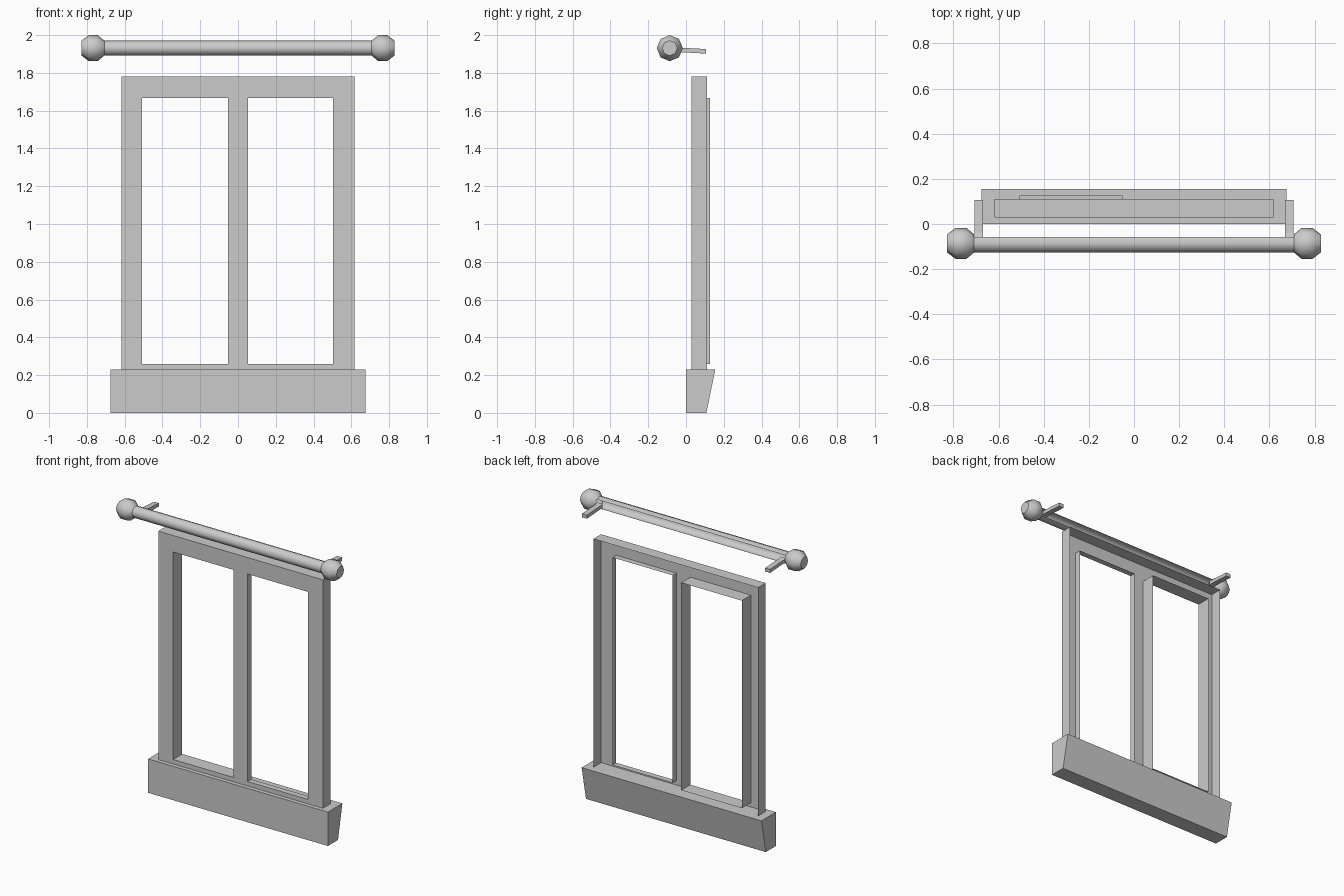
import bpy, bmesh, math

if "Cube" in bpy.data.objects:
    bpy.data.objects.remove(bpy.data.objects["Cube"])


def make_object(name, verts, faces):
    mesh = bpy.data.meshes.new(name)
    mesh.from_pydata(verts, [], faces)
    bm = bmesh.new()
    bm.from_mesh(mesh)
    bmesh.ops.remove_doubles(bm, verts=bm.verts, dist=1e-5)
    bmesh.ops.recalc_face_normals(bm, faces=bm.faces)
    bm.to_mesh(mesh)
    bm.free()
    obj = bpy.data.objects.new(name, mesh)
    bpy.context.collection.objects.link(obj)
    return obj


def prism(name, profile, x0, x1):
    """Solid made by extruding a (y, z) profile along x."""
    n = len(profile)
    verts = [(x, y, z) for x in (x0, x1) for y, z in profile]
    faces = [tuple(range(n)), tuple(range(n, 2 * n))]
    faces += [(i, (i + 1) % n, n + (i + 1) % n, n + i) for i in range(n)]
    return make_object(name, verts, faces)


def lining(name, x0, x1, z0, z1, y0, y1, sides=4):
    """Thin open walls running back from a rectangle's outline."""
    ring = [(x1, z0), (x1, z1), (x0, z1), (x0, z0)]
    verts = [(x, y, z) for y in (y0, y1) for x, z in ring]
    faces = [(i, (i + 1) % 4, 4 + (i + 1) % 4, 4 + i) for i in range(sides)]
    return make_object(name, verts, faces)


def smooth(obj, angle):
    bpy.ops.object.select_all(action='DESELECT')
    obj.select_set(True)
    bpy.context.view_layer.objects.active = obj
    bpy.ops.object.shade_smooth_by_angle(angle=math.radians(angle))


# Wedge-shaped sill
prism("sill", [(0.0, 0), (0.108, 0), (0.155, 0.23), (0.0, 0.23)], -0.675, 0.675)

# Frame front: a grid of panels with two openings left out
FRONT, BACK = 0.028, 0.11
xs = [-0.618, -0.507, -0.052, 0.052, 0.504, 0.618]
zs = [0.23, 0.26, 1.668, 1.78]
verts = [(x, FRONT, z) for z in zs for x in xs]
faces = []
for r in range(3):
    for c in range(5):
        if r == 1 and c in (1, 3):
            continue
        a = r * 6 + c
        faces.append((a, a + 1, a + 7, a + 6))
make_object("frame_front", verts, faces)

# Outer frame walls (open at the back) and the two window linings
lining("frame_walls", xs[0], xs[5], zs[0], zs[3], FRONT, BACK, sides=3)
lining("left_window_lining", xs[1], xs[2], zs[1], zs[2], FRONT, 0.126)
lining("right_window_lining", xs[3], xs[4], zs[1], zs[2], FRONT, 0.068)

# Curtain rod: eight-sided tube, open along the back
CY, CZ, R = -0.086, 1.931, 0.04
verts = []
for x in (-0.71, 0.71):
    for i in range(1, 8):
        a = math.radians(45 * i)
        verts.append((x, CY + R * math.cos(a), CZ + R * math.sin(a)))
rod = make_object("curtain_rod", verts, [(i, i + 1, i + 8, i + 7) for i in range(6)])
smooth(rod, 50)

# Finials and brackets on both ends
finial_profile = [(0.708, 0.04), (0.743, 0.069), (0.79, 0.069), (0.828, 0.04)]
bracket_profile = [(-0.058, 1.908), (-0.038, 1.910), (0.107, 1.902),
                   (0.107, 1.926), (-0.038, 1.934), (-0.058, 1.940)]
for side, s in (("left", -1), ("right", 1)):
    verts = []
    for x, r in finial_profile:
        for i in range(8):
            a = math.radians(45 * i)
            verts.append((s * x, CY + r * math.cos(a), CZ + r * math.sin(a)))
    faces = [(k * 8 + i, k * 8 + (i + 1) % 8, k * 8 + 8 + (i + 1) % 8, k * 8 + 8 + i)
             for k in range(3) for i in range(8)]
    faces.append(tuple(range(24, 32)))
    smooth(make_object(side + "_finial", verts, faces), 48)
    prism(side + "_bracket", bracket_profile, s * 0.669, s * 0.706)
